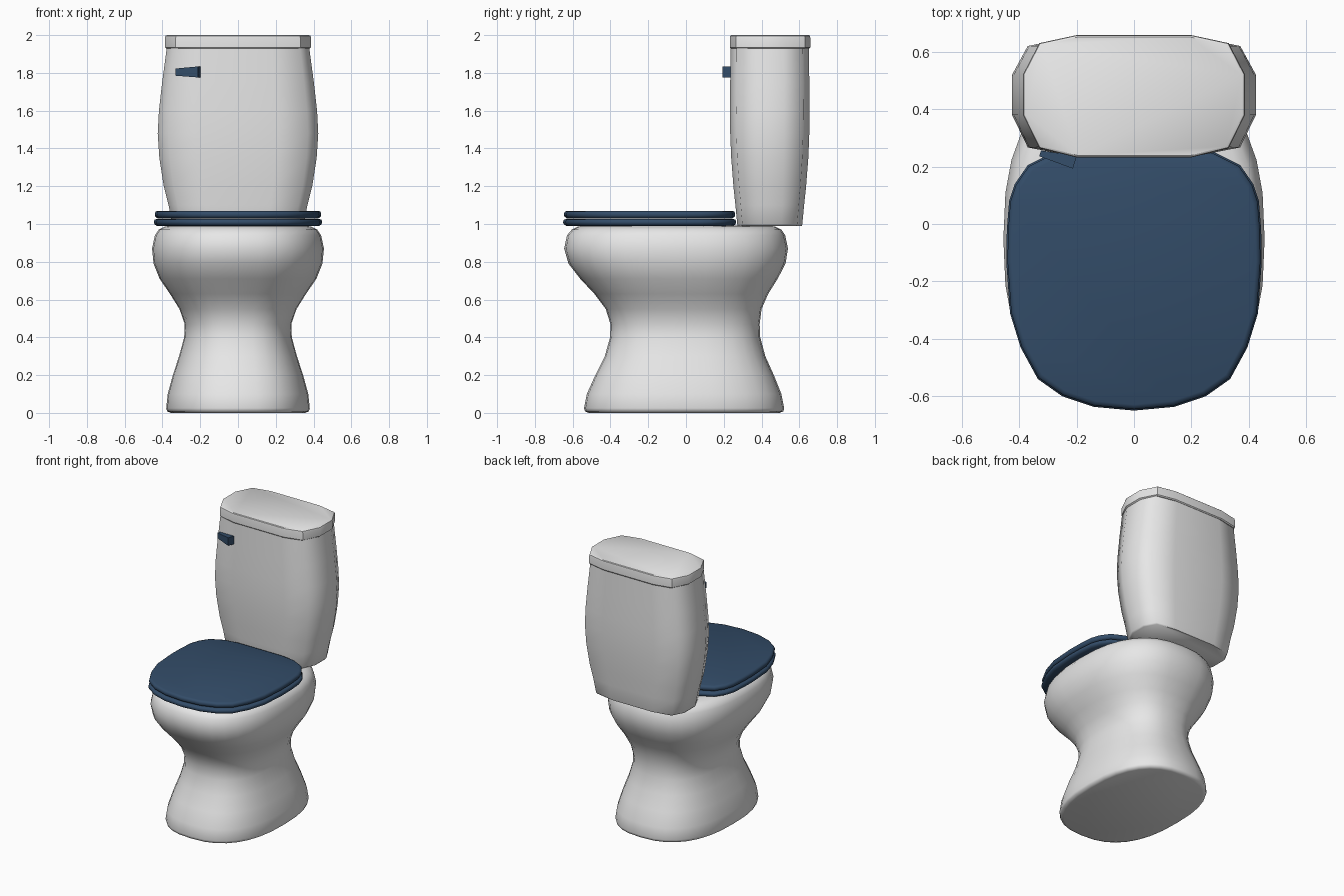
import bpy, bmesh, math

cube = bpy.data.objects.get("Cube")
if cube:
    bpy.data.objects.remove(cube, do_unlink=True)


def material(name, color):
    m = bpy.data.materials.new(name)
    m.use_nodes = True
    m.diffuse_color = color
    m.node_tree.nodes["Principled BSDF"].inputs["Base Color"].default_value = color
    return m


white = material("white ceramic", (0.8, 0.8, 0.8, 1))
navy = material("navy plastic", (0.033, 0.073, 0.14, 1))


def loft(name, rings, mat, angle):
    """Skin a stack of equal-length rings and cap both ends."""
    bm = bmesh.new()
    loops = [[bm.verts.new(p) for p in ring] for ring in rings]
    n = len(loops[0])
    for a, b in zip(loops, loops[1:]):
        for i in range(n):
            j = (i + 1) % n
            bm.faces.new((a[i], a[j], b[j], b[i]))
    bm.faces.new(loops[0][::-1])
    bm.faces.new(loops[-1])
    bmesh.ops.recalc_face_normals(bm, faces=bm.faces[:])
    mesh = bpy.data.meshes.new(name)
    bm.to_mesh(mesh)
    bm.free()
    mesh.materials.append(mat)
    ob = bpy.data.objects.new(name, mesh)
    bpy.context.collection.objects.link(ob)
    bpy.ops.object.select_all(action='DESELECT')
    ob.select_set(True)
    bpy.context.view_layer.objects.active = ob
    bpy.ops.object.shade_smooth_by_angle(angle=math.radians(angle))
    return ob


def oval(z, half_x, front, back, power=2.5, count=32):
    """Rounded-square oval ring."""
    def bend(v):
        return math.copysign(abs(v) ** (2 / power), v)
    mid, half_y = (front + back) / 2, (back - front) / 2
    turns = [math.tau * i / count for i in range(count)]
    return [(half_x * bend(math.cos(t)), mid + half_y * bend(math.sin(t)), z) for t in turns]


def mirrored(half):
    """Complete a right-hand outline, dropping doubled centre points."""
    return half + [(-x, y) for x, y in reversed(half) if x > 0]


def scaled(outline, z, sx, sy, cy):
    return [(x * sx, cy + (y - cy) * sy, z) for x, y in outline]


# Pedestal and bowl: height, half width, front, back
bowl = [(0, .355, -.515, .495), (.008, .375, -.535, .515), (.025, .38, -.54, .52),
        (.1, .372, -.525, .505), (.2, .345, -.48, .465), (.3, .312, -.43, .42),
        (.4, .285, -.402, .393), (.47, .282, -.4, .39), (.55, .31, -.425, .4),
        (.63, .36, -.485, .435), (.71, .415, -.56, .485), (.79, .447, -.622, .527),
        (.87, .455, -.645, .54), (.94, .44, -.63, .525), (.97, .42, -.605, .505),
        (.987, .385, -.57, .47), (.992, .34, -.52, .42)]
loft("pedestal_bowl", [oval(*row) for row in bowl], white, 60)

# Seat and closed lid share one outline
seat_outline = mirrored([(0, -.65), (.14, -.637), (.25, -.60), (.335, -.54), (.395, -.43),
                         (.432, -.31), (.445, -.13), (.443, -.02), (.435, .08),
                         (.415, .14), (.37, .205), (.28, .25), (.18, .265)])


def slab(name, outline, low, high, cy, size, edge, mat, angle):
    """Flat plate with softened upper and lower edges."""
    h = high - low
    steps = [(0, 1 - 2 * edge), (.2, 1 - edge / 2), (.4, 1), (.65, 1),
             (.88, 1 - edge / 2), (1, 1 - 2 * edge)]
    rings = [scaled(outline, low + h * t, s * size, s * size, cy) for t, s in steps]
    return loft(name, rings, mat, angle)


slab("seat", seat_outline, .99, 1.027, -.195, 1, .018, navy, 50)
slab("seat_lid", seat_outline, 1.029, 1.07, -.195, .99, .018, navy, 50)

# Tank, bulging at mid height
tank_outline = mirrored([(.2, .232), (.37, .265), (.425, .38), (.425, .52), (.37, .622), (.2, .655)])
tank = [(.99, .80, .80), (1.0, .82, .815), (1.1, .865, .86), (1.2, .925, .91),
        (1.35, .98, .965), (1.48, 1, .99), (1.6, .985, .995), (1.75, .945, .99),
        (1.94, .885, .98)]
loft("tank", [scaled(tank_outline, z, sx, sy, .4435) for z, sx, sy in tank], white, 62)

# Tank lid
lid_outline = mirrored([(.2, .232), (.33, .265), (.387, .38), (.387, .52), (.33, .63), (.2, .658)])
lid = [(1.928, .975), (1.935, 1), (1.985, 1), (1.996, .992), (2, .97)]
loft("tank_lid", [scaled(lid_outline, z, s, s, .445) for z, s in lid], white, 35)

# Flush handle: tapered, angled lever
def lever_end(x, front, skew, depth, low, high):
    return [(x, front, low), (x + skew, front + depth, low),
            (x + skew, front + depth, high), (x, front, high)]


loft("flush_handle", [lever_end(-.33, .236, .006, .02, 1.785, 1.823),
                      lever_end(-.213, .193, .014, .045, 1.776, 1.834)], navy, 20)
